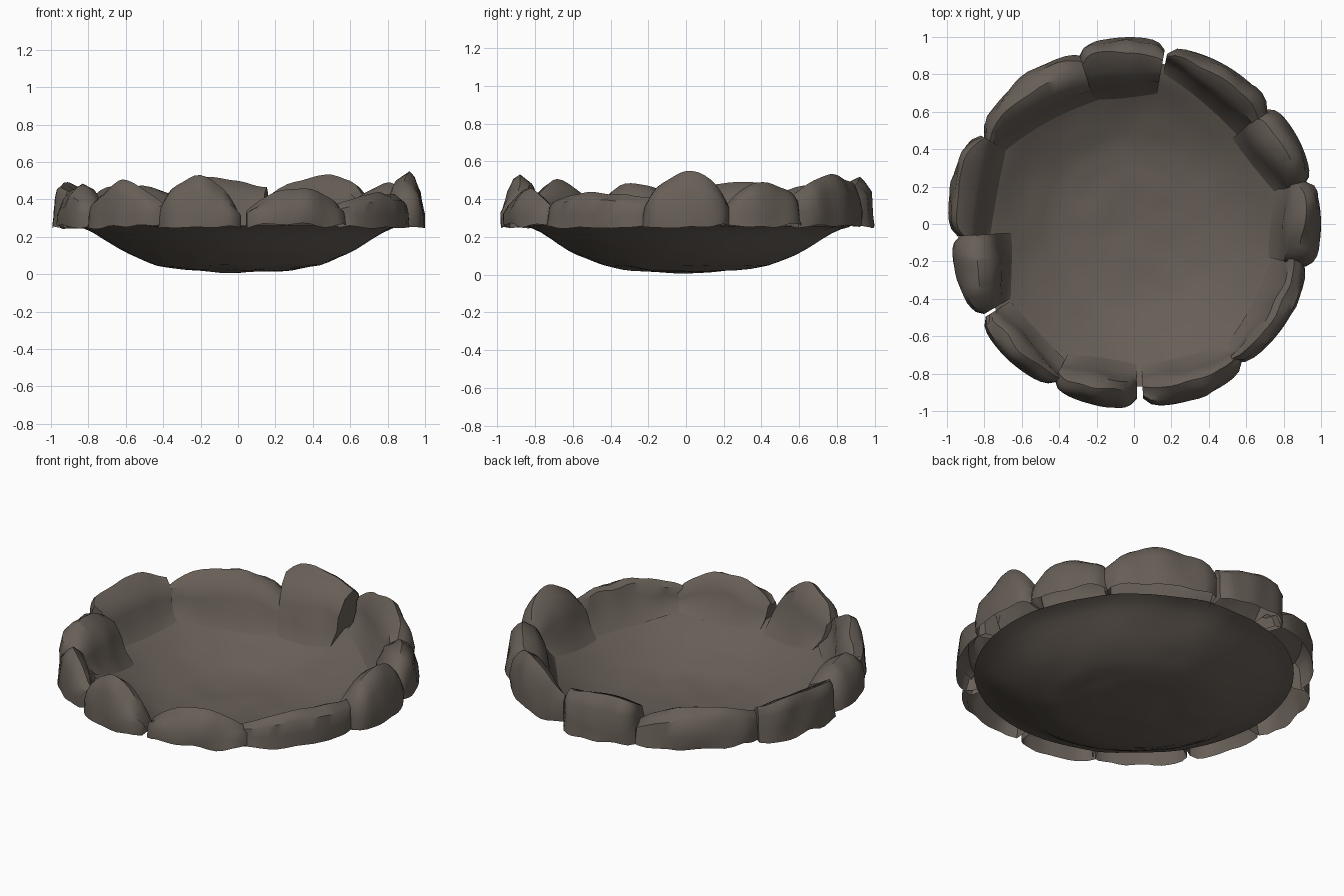
import bpy
import bmesh
import math
from mathutils import Vector, noise

if "Cube" in bpy.data.objects:
    bpy.data.objects.remove(bpy.data.objects["Cube"], do_unlink=True)

# One stone colour for everything
stone_mat = bpy.data.materials.new("dark warm stone")
stone_mat.use_nodes = True
colour = (0.135, 0.112, 0.094, 1)
stone_mat.diffuse_color = colour
shader = stone_mat.node_tree.nodes["Principled BSDF"]
shader.inputs["Base Color"].default_value = colour
shader.inputs["Roughness"].default_value = 0.9

# Cross-section of the dish as (radius, height)
DISH = [(0, 0.006), (0.3, 0.024), (0.45, 0.05), (0.6, 0.115),
        (0.7, 0.175), (0.8, 0.24), (0.87, 0.26)]


def dish_height(radius):
    for (r0, z0), (r1, z1) in zip(DISH, DISH[1:]):
        if radius <= r1:
            return z0 + (z1 - z0) * (radius - r0) / (r1 - r0)
    return DISH[-1][1]


def polar(radius, angle, z):
    return Vector((radius * math.cos(angle), radius * math.sin(angle), z))


def finish(bm, name, sharp_angle):
    bmesh.ops.recalc_face_normals(bm, faces=bm.faces)
    mesh = bpy.data.meshes.new(name)
    bm.to_mesh(mesh)
    bm.free()
    mesh.materials.append(stone_mat)
    obj = bpy.data.objects.new(name, mesh)
    bpy.context.collection.objects.link(obj)
    bpy.ops.object.select_all(action="DESELECT")
    obj.select_set(True)
    bpy.context.view_layer.objects.active = obj
    bpy.ops.object.shade_smooth_by_angle(angle=math.radians(sharp_angle))


def build_dish(rings=18, segments=64):
    bm = bmesh.new()
    centre = bm.verts.new((0, 0, DISH[0][1]))
    previous = None
    for i in range(1, rings + 1):
        radius = DISH[-1][0] * i / rings
        ring = []
        for j in range(segments):
            p = polar(radius, math.tau * j / segments, dish_height(radius))
            p.z = max(0, p.z + 0.008 * noise.noise(p * 6))
            ring.append(bm.verts.new(p))
        for j in range(segments):
            k = (j + 1) % segments
            if previous:
                bm.faces.new((previous[j], previous[k], ring[k], ring[j]))
            else:
                bm.faces.new((centre, ring[j], ring[k]))
        previous = ring
    finish(bm, "dish", 40)


def build_stone(name, start, end, outer, inner0, inner1, h0, peak, h1, crest,
                sections=15):
    """Loft a rough hollow stone along an arc of the rim, open underneath."""
    bm = bmesh.new()
    loops = []
    for i in range(sections):
        t = i / (sections - 1)
        angle = math.radians(start + (end - start) * t)
        bulge = math.sin(math.pi * t) ** 0.8
        tip = abs(2 * t - 1) ** 8
        top = (h0 + (h1 - h0) * t) * (1 - bulge) + peak * bulge
        ro = outer - 0.015 * (1 - bulge) - 0.04 * tip
        ri = inner0 + (inner1 - inner0) * t - 0.03 * bulge
        width = ro - ri
        toe = ri - 0.06
        foot = dish_height(ri)
        rise = top - foot
        # Walk from the outer foot, over the crest, down a steep inner face
        section = [(ro, 0.255), (ro - 0.005, 0.32),
                   (ro - 0.25 * crest * width, 0.32 + 0.6 * (top - 0.32)),
                   (ro - 0.6 * crest * width, top - 0.02),
                   (ro - crest * width, top),
                   (ri + 0.45 * (1 - crest) * width, top - 0.14 * rise),
                   (ri + 0.01, foot + 0.5 * rise),
                   (ri - 0.01, foot + 0.16 * rise),
                   (toe, dish_height(toe) + 0.004),
                   (max(ri, 0.82), 0.26)]
        loop = []
        for n, (radius, z) in enumerate(section):
            p = polar(radius, angle, z)
            rough = noise.noise(p * 7 + Vector((start, 0, 0)))
            if n == 0:
                p.z += 0.03 * rough
            elif n < len(section) - 2:
                p += polar(0.025 * rough, angle, 0.025 * rough)
            loop.append(bm.verts.new(p))
        loops.append(loop)
    # The last section point only shapes the end caps
    for a, b in zip(loops, loops[1:]):
        for j in range(len(a) - 2):
            bm.faces.new((a[j], a[j + 1], b[j + 1], b[j]))
    bm.faces.new(loops[0])
    bm.faces.new(loops[-1])
    finish(bm, name, 42)


# Each stone: arc start and end, outer radius, inner radius at both ends,
# height at the start, crest and end, crest position from outside to inside
STONES = {
    "front": (-87, -52, 0.99, 0.82, 0.87, 0.34, 0.46, 0.36, 0.55),
    "front_left": (-54, -12, 0.97, 0.88, 0.82, 0.38, 0.43, 0.4, 0.5),
    "left": (-14, 14, 1, 0.8, 0.84, 0.38, 0.54, 0.38, 0.45),
    "left_back": (13, 41, 0.99, 0.83, 0.76, 0.36, 0.49, 0.42, 0.4),
    "back_left": (40, 79, 0.98, 0.79, 0.88, 0.42, 0.53, 0.42, 0.4),
    "back": (80, 108, 1, 0.77, 0.76, 0.47, 0.51, 0.47, 0.3),
    "back_right": (106, 150, 0.98, 0.75, 0.85, 0.36, 0.48, 0.42, 0.4),
    "right_back": (150, 184, 1, 0.85, 0.83, 0.45, 0.48, 0.45, 0.25),
    "right": (184, 211, 0.99, 0.72, 0.83, 0.4, 0.49, 0.38, 0.45),
    "right_front": (212, 244, 0.99, 0.84, 0.88, 0.32, 0.49, 0.37, 0.55),
    "front_right": (243, 271, 0.99, 0.84, 0.81, 0.37, 0.52, 0.3, 0.5),
}

build_dish()
for place, values in STONES.items():
    build_stone("rim_stone_" + place, *values)
